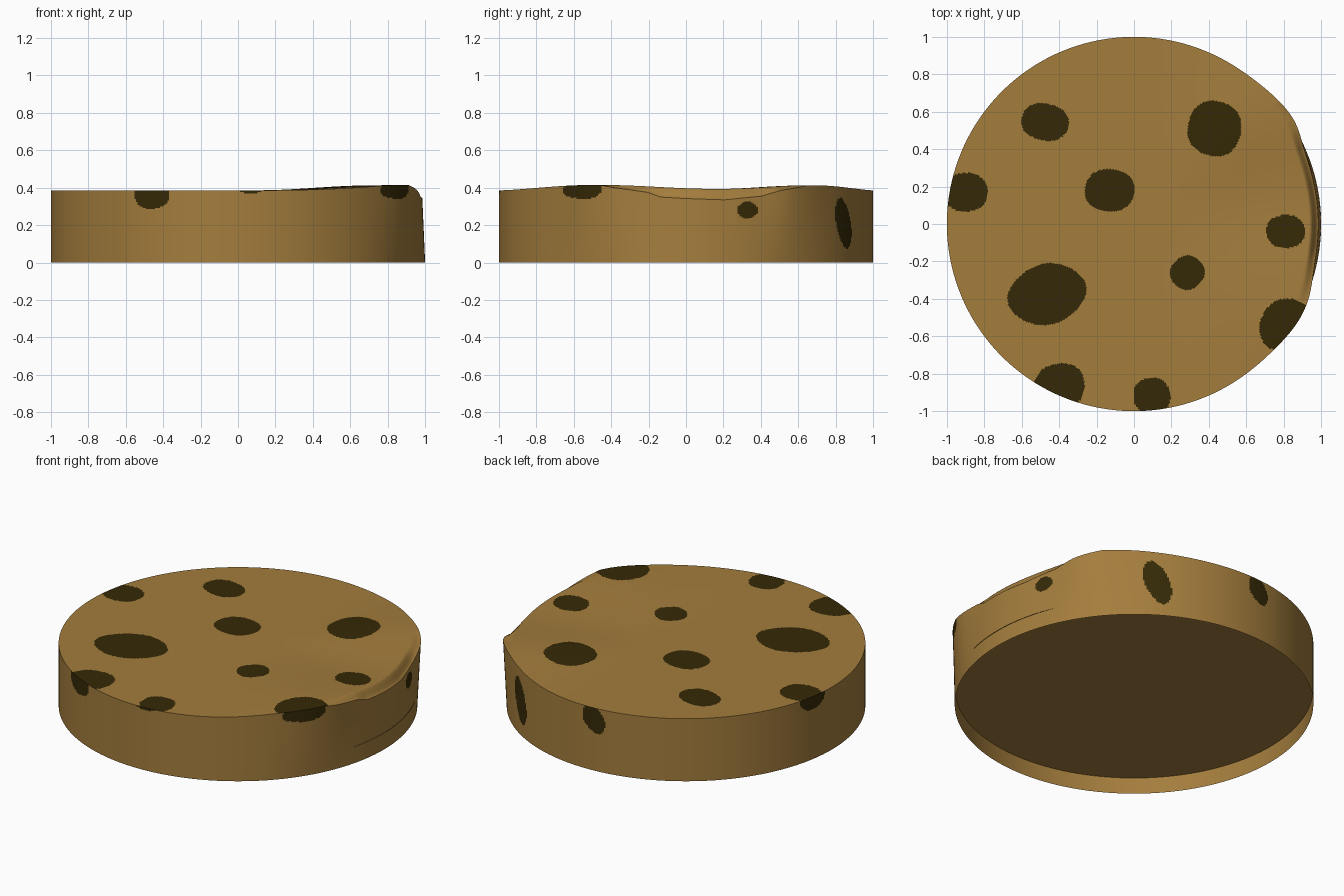
import bpy, bmesh, math

if "Cube" in bpy.data.objects:
    bpy.data.objects.remove(bpy.data.objects["Cube"])

H = 0.385          # normal thickness
N, RINGS, LAYERS = 600, 140, 50

# rim height by angle (degrees) across the nibbled dip on the +x side
RIM = [(-27, .415), (-23, .402), (-12, .375), (-8, .35), (0, .342), (12, .335),
       (24, .355), (30, .385), (40, .413)]
# chips on the top: x, y, radius x, radius y, tilt
TOP = [(-.475, .545, .13, .10, -10), (.43, .51, .145, .15, 0), (-.13, .18, .135, .115, 0),
       (-.90, .17, .12, .105, 0), (.81, -.04, .105, .09, 0), (.285, -.26, .093, .09, 30),
       (-.465, -.375, .21, .16, 15), (.83, -.55, .16, .15, 0), (-.40, -.87, .14, .125, 20),
       (.095, -.92, .10, .10, 0)]
# chips on the wall: angle, z, half width (arc), half height, tilt
SIDE = [(57.5, .21, .07, .14, 20), (19.5, .28, .058, .045, 0), (94, .315, .065, .09, 35),
        (-117.5, .375, .11, .09, 0), (-33.5, .39, .13, .05, 0), (-86, .385, .06, .015, 0),
        (170, .385, .10, .08, 0)]


def material(name, rgb):
    m = bpy.data.materials.new(name)
    m.diffuse_color = (*rgb, 1)
    m.use_nodes = True
    m.node_tree.nodes["Principled BSDF"].inputs["Base Color"].default_value = m.diffuse_color
    return m


def smooth(a, b, t):
    t = max(0, min(1, (t - a) / (b - a)))
    return t * t * (3 - 2 * t)


def bell(deg, centre, width):
    return math.exp(-((deg - centre) / width) ** 2 / 2)


def swell(deg):
    return .030 * bell(deg, -28, 20) + .028 * bell(deg, 42, 16)


def dip(deg):
    for (a, u), (b, v) in zip(RIM, RIM[1:]):
        if a <= deg <= b:
            return max(0, H + swell(deg) - u - (v - u) * (deg - a) / (b - a))
    return 0


def lean(deg):
    # the wall bulges beside the bite and leans in at the bite
    bite = smooth(-25, -10, deg) * (1 - smooth(22, 34, deg))
    return .02 * (bell(deg, -29, 8) + bell(deg, 35, 8)) - .015 * bite


def top_z(r, deg):
    return H + swell(deg) * smooth(.2, 1, r) - dip(deg) * smooth(.95, 1, r)


def inside(dx, dy, rx, ry, tilt):
    t = math.radians(tilt)
    u = (dx * math.cos(t) + dy * math.sin(t)) / rx
    v = (dy * math.cos(t) - dx * math.sin(t)) / ry
    a = math.atan2(v, u)
    return math.hypot(u, v) < 1 + .02 * math.sin(4 * a + rx * 40)


def is_chip_top(c):
    return any(inside(c.x - x, c.y - y, rx, ry, t) for x, y, rx, ry, t in TOP)


def is_chip_side(c):
    deg = math.degrees(math.atan2(c.y, c.x))
    for a, z, w, h, t in SIDE:
        d = (deg - a + 180) % 360 - 180
        if inside(math.radians(d), c.z - z, w, h, t):
            return True
    return False


bm = bmesh.new()
degs = [-180 + 360 * i / N for i in range(N)]


def ring(fn):
    out = []
    for d in degs:
        r, z = fn(d)
        a = math.radians(d)
        out.append(bm.verts.new((r * math.cos(a), r * math.sin(a), z)))
    return out


def bridge(lo, hi, rule):
    for i in range(N):
        j = (i + 1) % N
        f = bm.faces.new((lo[i], lo[j], hi[j], hi[i]))
        f.material_index = int(rule(f.calc_center_median()))


# thin wall, open at the bottom
wall = [ring(lambda d: (1 + lean(d) * k / LAYERS, top_z(1, d) * k / LAYERS))
        for k in range(LAYERS + 1)]
for lo, hi in zip(wall, wall[1:]):
    bridge(lo, hi, is_chip_side)
# top surface, from the rim inwards
prev = wall[-1]
for k in range(RINGS - 1, 0, -1):
    s = k / RINGS
    cur = ring(lambda d: (s * (1 + lean(d) * s ** 8), top_z(s, d)))
    bridge(prev, cur, is_chip_top)
    prev = cur
bm.faces.new(prev)
# recessed underside
bm.faces.new(list(reversed(ring(lambda d: (.999, .10)))))

me = bpy.data.meshes.new("cookie")
bm.to_mesh(me)
bm.free()
me.materials.append(material("baked dough", (.37, .205, .046)))
me.materials.append(material("chocolate", (.035, .022, .002)))
ob = bpy.data.objects.new("cookie", me)
bpy.context.collection.objects.link(ob)
bpy.context.view_layer.objects.active = ob
ob.select_set(True)
bpy.ops.object.shade_smooth_by_angle(angle=math.radians(35))
